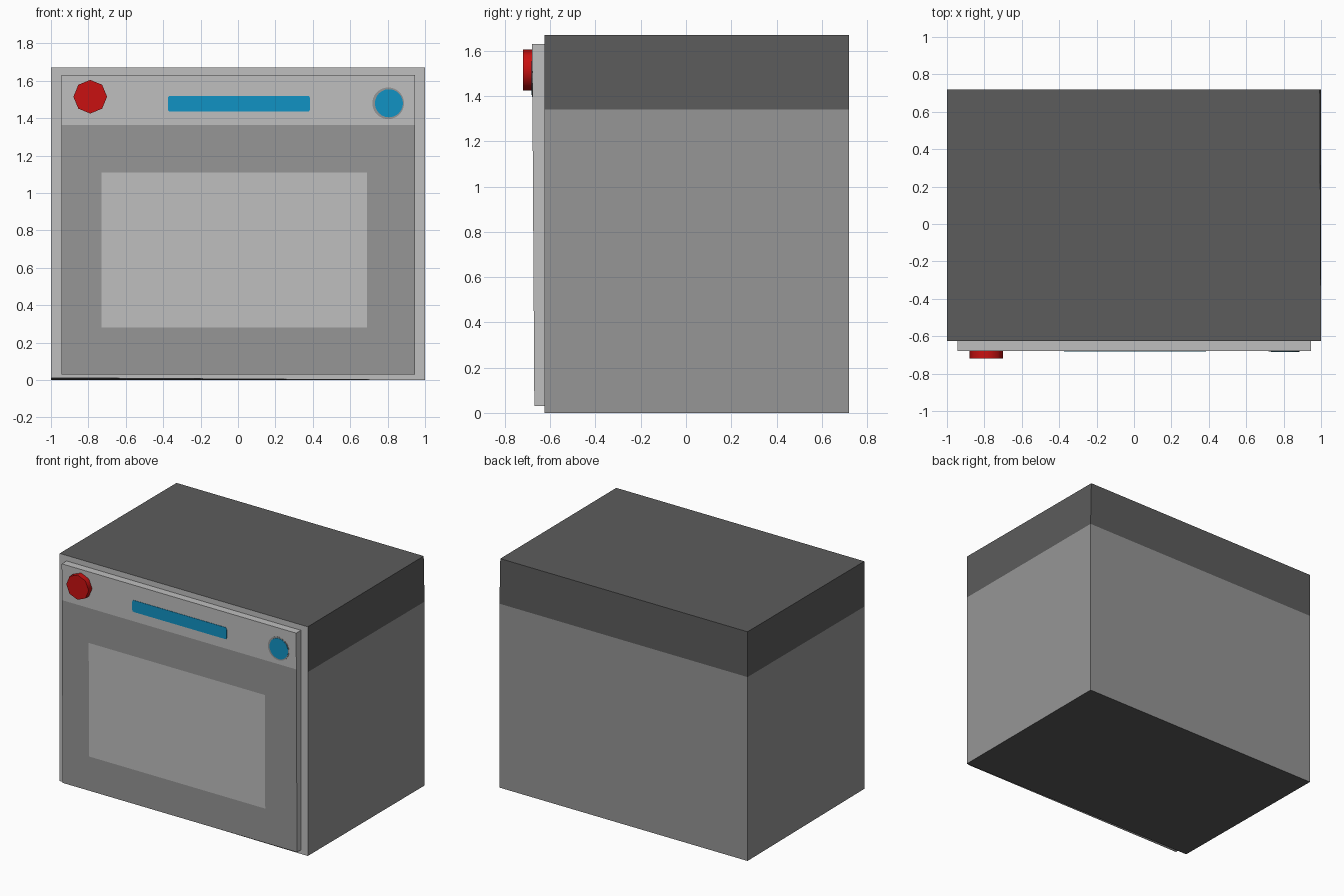
import bpy, bmesh, math
from mathutils import Vector, Matrix

if "Cube" in bpy.data.objects:
    bpy.data.objects.remove(bpy.data.objects["Cube"])


def material(name, r, g, b):
    lin = lambda c: ((c / 255 + 0.055) / 1.055) ** 2.4 if c > 10 else c / 255 / 12.92
    m = bpy.data.materials.new(name)
    m.diffuse_color = (lin(r), lin(g), lin(b), 1)
    m.use_nodes = True
    m.node_tree.nodes["Principled BSDF"].inputs["Base Color"].default_value = m.diffuse_color
    return m


LIGHT = material("light_grey", 191, 191, 191)
MID = material("mid_grey", 150, 150, 150)
DARK = material("dark_grey", 92, 92, 92)
RED = material("red", 200, 17, 17)
BLUE = material("blue", 17, 146, 196)


def finish(name, bm, mats):
    bmesh.ops.recalc_face_normals(bm, faces=bm.faces)
    me = bpy.data.meshes.new(name)
    bm.to_mesh(me)
    bm.free()
    for m in mats:
        me.materials.append(m)
    ob = bpy.data.objects.new(name, me)
    bpy.context.collection.objects.link(ob)
    return ob


def box(lo, hi):
    bm = bmesh.new()
    bmesh.ops.create_cube(bm, size=1)
    for v in bm.verts:
        v.co = Vector([(a + b) / 2 + c * (b - a) for a, b, c in zip(lo, hi, v.co)])
    return bm


def cut(bm, axis, value):
    n = Vector((0, 0, 0))
    n[axis] = 1
    bmesh.ops.bisect_plane(bm, geom=bm.verts[:] + bm.edges[:] + bm.faces[:],
                           plane_co=n * value, plane_no=n)


def front_y(z):
    # slightly leaning front of the door
    return -0.67 - 0.01 * (z - 0.03) / 1.6


def disc(name, x, z, r, sides, y0, y1, mat):
    # short cylinder pointing forwards, with a corner at the top
    bm = bmesh.new()
    bmesh.ops.create_cone(bm, cap_ends=True, segments=sides, radius1=r, radius2=r,
                          depth=abs(y1 - y0),
                          matrix=Matrix.Translation((x, (y0 + y1) / 2, z))
                          @ Matrix.Rotation(math.pi / 2, 4, 'X'))
    return finish(name, bm, [mat])


# oven body: dark top band, light front
bm = box((-1, -0.625, 0), (1, 0.72, 1.67))
cut(bm, 2, 1.34)
bm.normal_update()
for f in bm.faces:
    c = f.calc_center_median()
    if f.normal.y < -0.5:
        f.material_index = 1
    elif c.z > 1.34 or f.normal.z < -0.5:
        f.material_index = 2
for v in bm.verts:
    if v.co.z > 1.5 and v.co.x > 0 and v.co.y > 0:
        v.co.x = 0.993
    if v.co.z < 0.1 and v.co.x < 0 and v.co.y < 0:
        v.co.z = 0.012
finish("oven_body", bm, [MID, LIGHT, DARK])

# door panel with control strip and window as cut faces
bm = box((-0.945, -0.675, 0.03), (0.945, -0.62, 1.63))
for x in (-0.73, 0.69):
    cut(bm, 0, x)
for z in (0.28, 1.11, 1.365):
    cut(bm, 2, z)
bm.normal_update()
for f in bm.faces:
    c = f.calc_center_median()
    window = -0.73 < c.x < 0.69 and 0.28 < c.z < 1.11
    if f.normal.y < -0.5 and c.z < 1.365 and not window:
        f.material_index = 1
for v in bm.verts:
    if v.co.y < -0.65:
        v.co.y = front_y(v.co.z)
finish("door_panel", bm, [LIGHT, MID])

# red octagonal knob
knob = disc("knob", -0.79, 1.515, 0.09, 8, -0.67, -0.72, RED)
for p in knob.data.polygons:
    p.use_smooth = abs(p.normal.y) < 0.5

# blue round button with grey ring
yb = front_y(1.48)
disc("button_ring", 0.803, 1.48, 0.085, 24, yb + 0.003, yb - 0.002, MID)
disc("button", 0.807, 1.48, 0.075, 24, yb + 0.003, yb - 0.004, BLUE)

# blue display plate with softened corners
bm = box((-0.375, yb - 0.003, 1.435), (0.385, yb + 0.003, 1.52))
edges = [e for e in bm.edges if abs(e.verts[0].co.y - e.verts[1].co.y) > 0.001]
bmesh.ops.bevel(bm, geom=edges, offset=0.012, segments=2, profile=0.5, affect='EDGES')
finish("display", bm, [BLUE])
